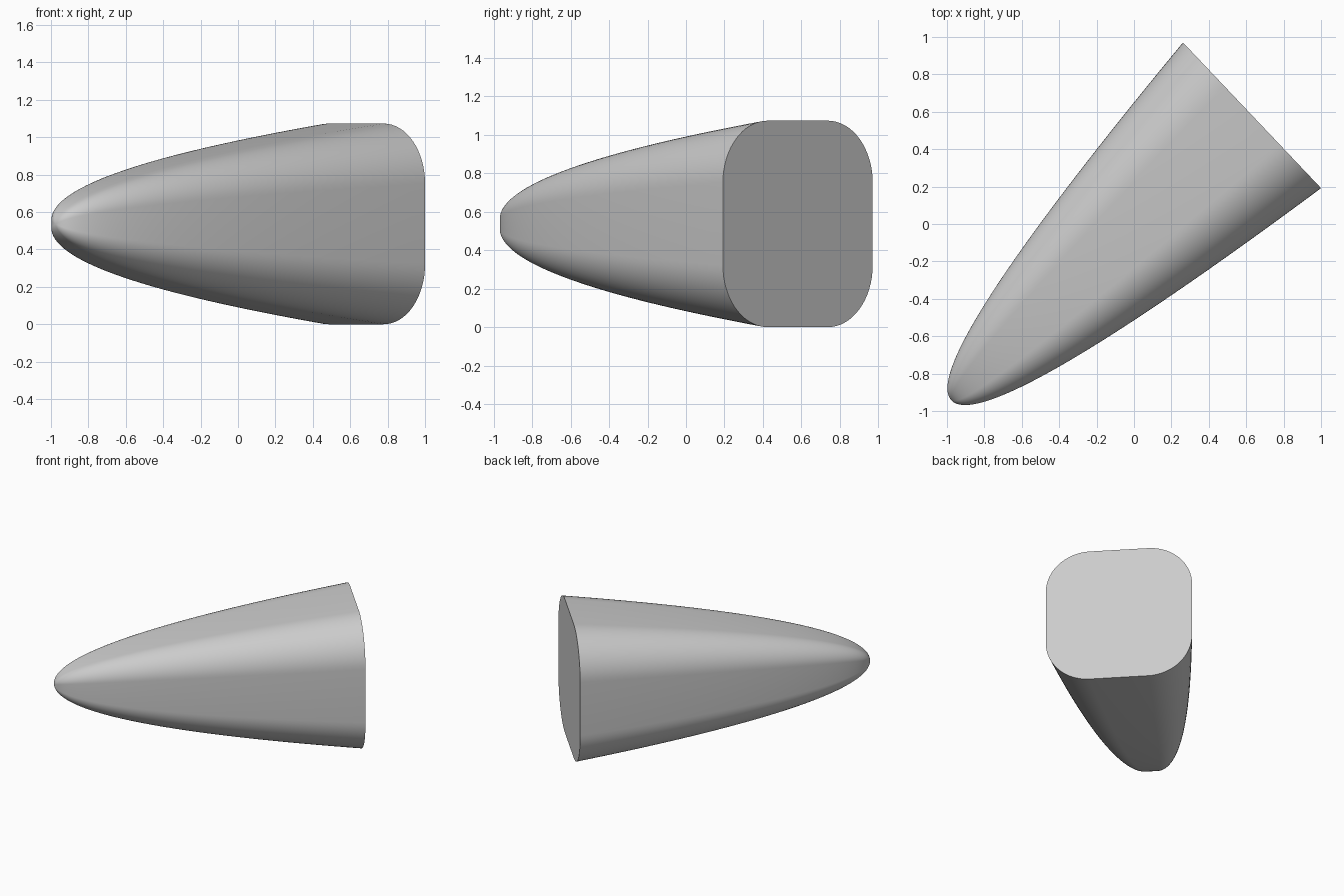
import bpy, bmesh, math

cube = bpy.data.objects.get("Cube")
if cube:
    bpy.data.objects.remove(cube, do_unlink=True)

HALF = 0.5365        # half width of the base
LENGTH = 2.215       # base to tip
CORNER = 0.6         # corner radius as a share of the half width
ARC_STEPS = 16
RINGS = 48

grey = bpy.data.materials.new("plain grey")
grey.use_nodes = True
colour = (0.6, 0.6, 0.6, 1)
grey.diffuse_color = colour
grey.node_tree.nodes["Principled BSDF"].inputs["Base Color"].default_value = colour


def rounded_square():
    """Unit rounded square as a list of (side, up) points."""
    points = []
    for quarter in range(4):
        middle = math.pi / 4 + quarter * math.pi / 2
        cx = math.copysign(1 - CORNER, math.cos(middle))
        cy = math.copysign(1 - CORNER, math.sin(middle))
        for i in range(ARC_STEPS + 1):
            a = (quarter + i / ARC_STEPS) * math.pi / 2
            points.append((cx + CORNER * math.cos(a), cy + CORNER * math.sin(a)))
    return points


# Nose cone: rounded squares lofted along a parabola, tip towards local +x
bm = bmesh.new()
section = rounded_square()
rings = []
for k in range(RINGS, 0, -1):
    t = k / RINGS
    rings.append([bm.verts.new((LENGTH * (1 - t * t), HALF * t * p, HALF * t * q))
                  for p, q in section])
tip = bm.verts.new((LENGTH, 0, 0))
count = len(section)
for low, high in zip(rings, rings[1:]):
    for i in range(count):
        j = (i + 1) % count
        bm.faces.new((low[i], low[j], high[j], high[i]))
for i in range(count):
    bm.faces.new((rings[-1][i], rings[-1][(i + 1) % count], tip))

# Flat base cap
bm.faces.new(rings[0])
bmesh.ops.recalc_face_normals(bm, faces=bm.faces[:])

mesh = bpy.data.meshes.new("nose_cone")
bm.to_mesh(mesh)
bm.free()
mesh.materials.append(grey)
cone = bpy.data.objects.new("nose_cone", mesh)
bpy.context.collection.objects.link(cone)

# Lay it level, pointing diagonally forward
cone.location = (0.631, 0.581, HALF)
cone.rotation_euler.z = math.atan2(-0.688, -0.7256)

bpy.ops.object.select_all(action='DESELECT')
cone.select_set(True)
bpy.context.view_layer.objects.active = cone
bpy.ops.object.shade_smooth_by_angle(angle=math.radians(40))
